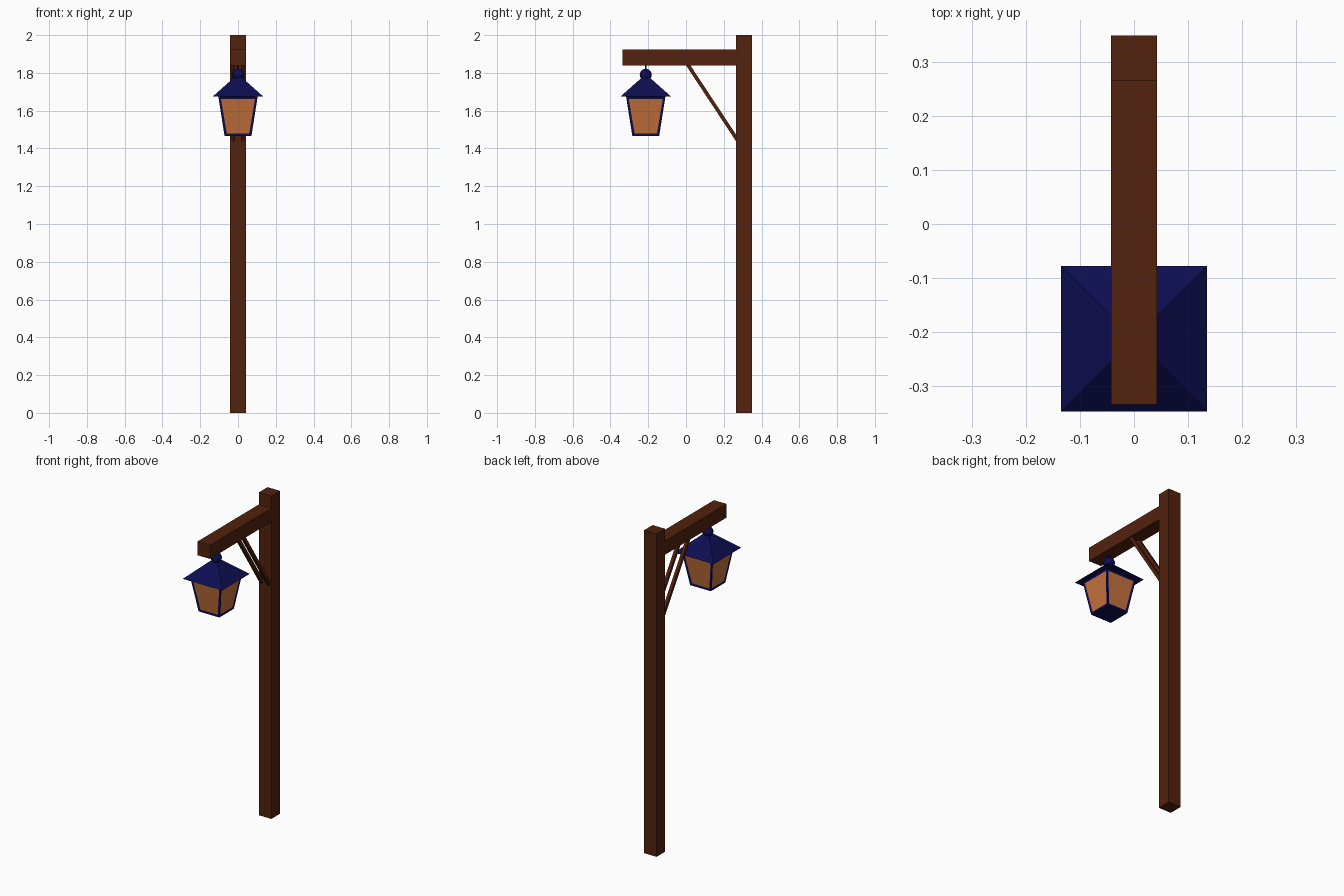
import bpy, bmesh
from math import atan2
from mathutils import Matrix, Vector

cube = bpy.data.objects.get("Cube")
if cube:
    bpy.data.objects.remove(cube, do_unlink=True)


def material(name, rgb):
    m = bpy.data.materials.new(name)
    m.use_nodes = True
    m.diffuse_color = (*rgb, 1)
    m.node_tree.nodes["Principled BSDF"].inputs["Base Color"].default_value = (*rgb, 1)
    return m


wood = material("brown wood", (0.085, 0.016, 0.004))
metal = material("navy metal", (0.004, 0.004, 0.085))
glass = material("amber glass", (0.56, 0.17, 0.045))


def finish(name, bm, *mats):
    bmesh.ops.recalc_face_normals(bm, faces=bm.faces)
    mesh = bpy.data.meshes.new(name)
    bm.to_mesh(mesh)
    bm.free()
    for m in mats:
        mesh.materials.append(m)
    obj = bpy.data.objects.new(name, mesh)
    bpy.context.collection.objects.link(obj)
    return obj


def box(name, low, high):
    low, high = Vector(low), Vector(high)
    bm = bmesh.new()
    bmesh.ops.create_cube(bm, size=1, matrix=Matrix.Translation((low + high) / 2)
                          @ Matrix.Diagonal((*(high - low), 1)))
    return finish(name, bm, wood)


def frustum(half_low, half_high, z_low, z_high):
    """Square tapered block centred on the lantern axis."""
    bm = bmesh.new()
    bmesh.ops.create_cube(bm, size=2)
    for v in bm.verts:
        half, z = (half_high, z_high) if v.co.z > 0 else (half_low, z_low)
        v.co = (v.co.x * half, lamp_y + v.co.y * half, z)
    bmesh.ops.recalc_face_normals(bm, faces=bm.faces)
    return bm


half = 0.043
front = 0.265
lamp_y = -0.213

# Timber post and arm
box("post", (-half, front, 0), (half, 0.35, 2))
box("arm", (-half, -0.335, 1.84), (half, front, 1.925))

# Pair of diagonal struts, cut flush with the arm and the post
for side, label in ((-1, "right"), (1, "left")):
    bm = bmesh.new()
    profile = [(0, 1.84), (0.023, 1.84), (front, 1.473), (front, 1.438)]
    face = bm.faces.new([bm.verts.new((side * 0.025 - 0.009, y, z)) for y, z in profile])
    ext = bmesh.ops.extrude_face_region(bm, geom=[face])
    bmesh.ops.translate(bm, vec=(0.018, 0, 0),
                        verts=[g for g in ext["geom"] if isinstance(g, bmesh.types.BMVert)])
    finish(label + "_strut", bm, wood)

# Lantern body with inset panes
bm = frustum(0.071, 0.104, 1.465, 1.674)
sides = [f for f in bm.faces if abs(f.normal.z) < 0.5]
bmesh.ops.inset_individual(bm, faces=sides, thickness=0.018, depth=-0.003)
for f in sides:
    f.material_index = 1
finish("lantern_body", bm, metal, glass)

# Pyramid roof
finish("lantern_roof", frustum(0.135, 0.012, 1.674, 1.783), metal)

# Round finial
bm = bmesh.new()
bmesh.ops.create_uvsphere(bm, u_segments=16, v_segments=10, radius=0.032,
                          matrix=Matrix.Translation((0, lamp_y, 1.79)))
finial = finish("lantern_finial", bm, metal)
for p in finial.data.polygons:
    p.use_smooth = True

# Thin hanger between finial and arm
bm = bmesh.new()
bmesh.ops.create_cone(bm, cap_ends=True, segments=8, radius1=0.005, radius2=0.005, depth=0.035,
                      matrix=Matrix.Translation((0, lamp_y, 1.8275)))
finish("lantern_hanger", bm, metal)
